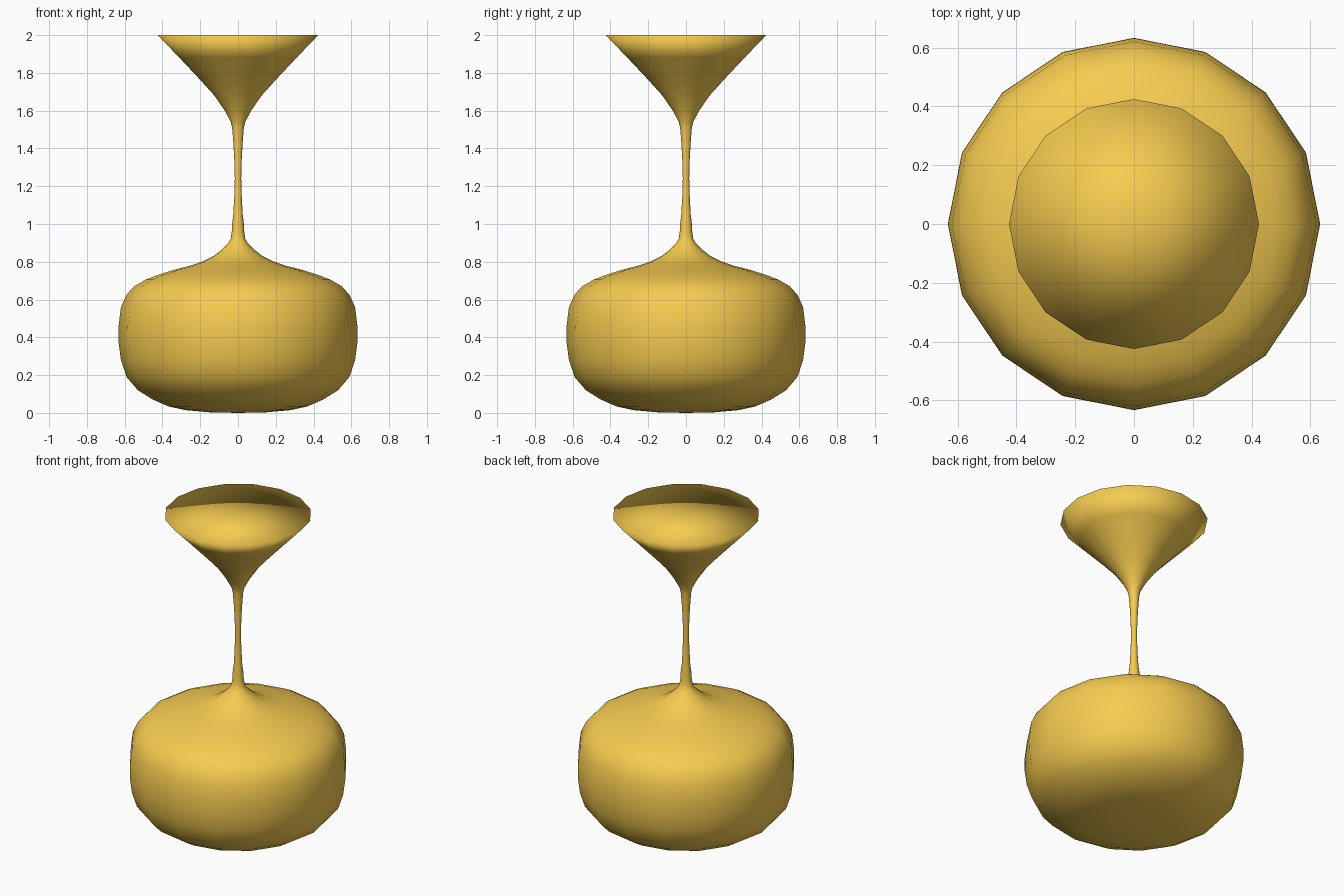
import bpy, bmesh, math

if "Cube" in bpy.data.objects:
    bpy.data.objects.remove(bpy.data.objects["Cube"])

SIDES = 16

# profile (radius, height) from the foot up to the flared rim
PROFILE = [
    (0.15, 0.003), (0.28, 0.015), (0.37, 0.035), (0.45, 0.07), (0.53, 0.12),
    (0.59, 0.19), (0.62, 0.28), (0.633, 0.38), (0.632, 0.46), (0.62, 0.56),
    (0.59, 0.625), (0.55, 0.67), (0.49, 0.705), (0.42, 0.732), (0.33, 0.76),
    (0.25, 0.78), (0.185, 0.803), (0.13, 0.83), (0.085, 0.865), (0.05, 0.90),
    (0.038, 0.925), (0.033, 0.96), (0.031, 1.0), (0.025, 1.05), (0.020, 1.14),
    (0.017, 1.24), (0.020, 1.35), (0.026, 1.45), (0.031, 1.51), (0.038, 1.54),
    (0.07, 1.60), (0.125, 1.68), (0.20, 1.763), (0.31, 1.88), (0.425, 2.0),
]


def lathe(name, profile, material):
    bm = bmesh.new()
    rings = [[bm.verts.new((r * math.cos(2 * math.pi * i / SIDES),
                            r * math.sin(2 * math.pi * i / SIDES), z))
              for i in range(SIDES)] for r, z in profile]
    for a, b in zip(rings, rings[1:]):
        for i in range(SIDES):
            j = (i + 1) % SIDES
            bm.faces.new((a[i], a[j], b[j], b[i]))
    # closed foot and closed flat rim
    foot = bm.verts.new((0, 0, 0))
    top = bm.verts.new((0, 0, profile[-1][1]))
    for i in range(SIDES):
        j = (i + 1) % SIDES
        bm.faces.new((foot, rings[0][j], rings[0][i]))
        bm.faces.new((top, rings[-1][i], rings[-1][j]))
    for f in bm.faces:
        f.smooth = True
    mesh = bpy.data.meshes.new(name)
    bm.to_mesh(mesh)
    bm.free()
    mesh.materials.append(material)
    obj = bpy.data.objects.new(name, mesh)
    bpy.context.collection.objects.link(obj)
    return obj


gold = bpy.data.materials.new("gold")
gold.diffuse_color = (0.92, 0.6, 0.08, 1)
gold.use_nodes = True
gold.node_tree.nodes["Principled BSDF"].inputs["Base Color"].default_value = gold.diffuse_color

# round body, thin neck and funnel mouth in one turned piece
lathe("vase", PROFILE, gold)
